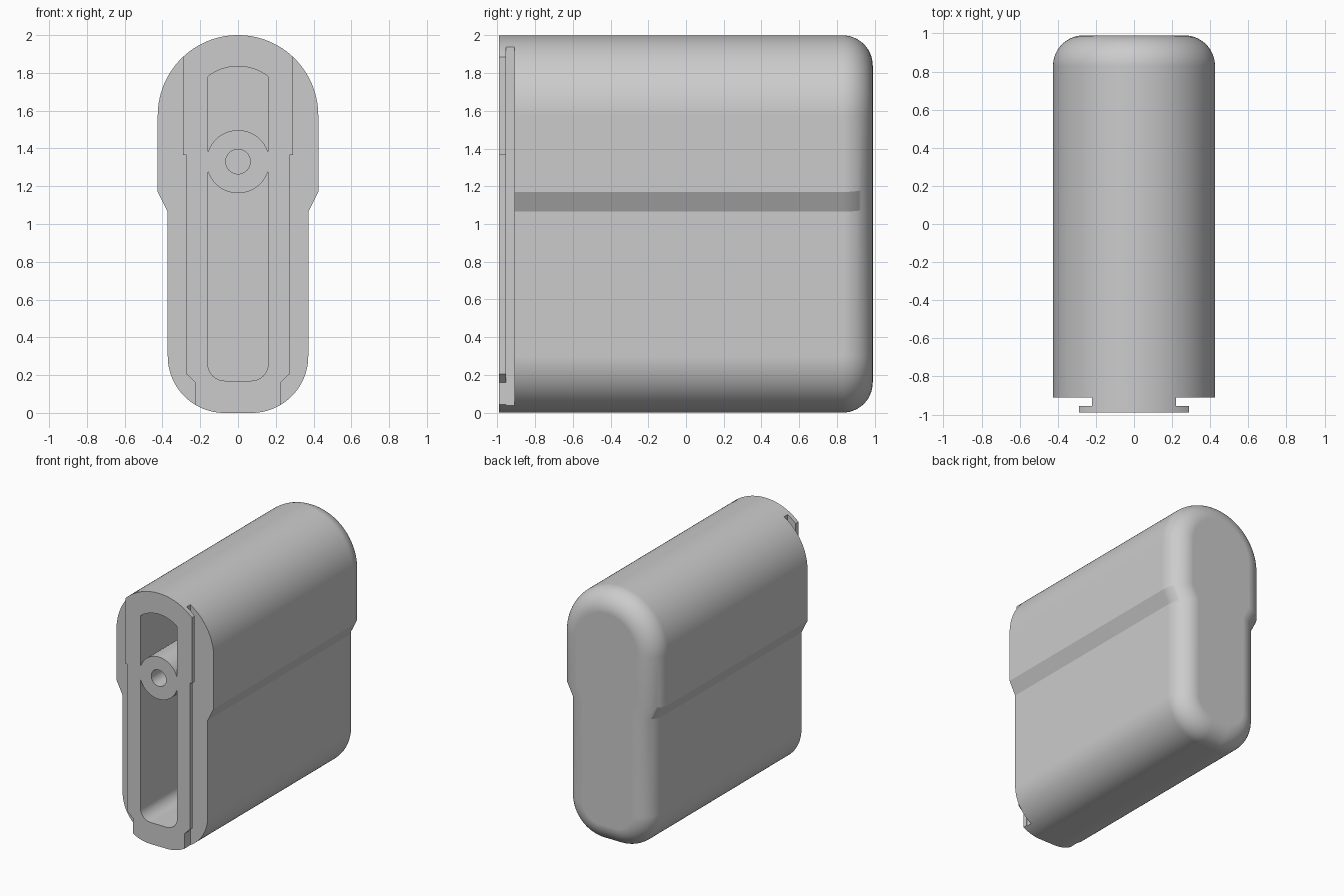
import bpy, bmesh
from math import sin, cos, pi, radians, asin, sqrt
from mathutils import Vector

cube = bpy.data.objects.get("Cube")
if cube:
    bpy.data.objects.remove(cube, do_unlink=True)

FRONT, BACK = -0.99, 0.99
FILLET = 0.16
TOP_Z, TOP_R = 1.575, 0.425
BOSS_Z, BOSS_R = 1.33, 0.167
SLOT = 0.16

grey = bpy.data.materials.new("Plain grey")
grey.use_nodes = True
colour = (0.6, 0.6, 0.6, 1)
grey.diffuse_color = colour
grey.node_tree.nodes["Principled BSDF"].inputs["Base Color"].default_value = colour


def arc(cx, cz, r, start, end, n=24):
    """Points on an arc in the x-z plane, angles in radians."""
    return [Vector((cx + r * cos(start + (end - start) * i / n),
                    cz + r * sin(start + (end - start) * i / n))) for i in range(n + 1)]


def offset(points, d):
    """Mitred inward offset of an anticlockwise outline."""
    out = []
    for i, p in enumerate(points):
        a = (p - points[i - 1]).normalized()
        b = (points[(i + 1) % len(points)] - p).normalized()
        n1, n2 = Vector((-a.y, a.x)), Vector((-b.y, b.x))
        out.append(p + (n1 + n2) * d / (1 + n1.dot(n2)))
    return out


def loft(name, rings):
    """Capped solid through (outline, y) rings."""
    bm = bmesh.new()
    loops = [[bm.verts.new((p[0], y, p[1])) for p in pts] for pts, y in rings]
    for a, b in zip(loops, loops[1:]):
        for i in range(len(a)):
            j = (i + 1) % len(a)
            bm.faces.new((a[i], a[j], b[j], b[i]))
    bm.faces.new(loops[0])
    bm.faces.new(loops[-1][::-1])
    bmesh.ops.recalc_face_normals(bm, faces=bm.faces)
    mesh = bpy.data.meshes.new(name)
    bm.to_mesh(mesh)
    bm.free()
    mesh.materials.append(grey)
    obj = bpy.data.objects.new(name, mesh)
    bpy.context.collection.objects.link(obj)
    return obj


def cut(target, name, points, y0, y1):
    """Subtract a prism from the target."""
    cutter = loft(name, [(points, y0), (points, y1)])
    cutter.hide_render = True
    mod = target.modifiers.new(name, 'BOOLEAN')
    mod.operation, mod.solver, mod.object = 'DIFFERENCE', 'EXACT', cutter
    bpy.context.view_layer.objects.active = target
    bpy.ops.object.modifier_apply(modifier=name)
    bpy.data.objects.remove(cutter, do_unlink=True)


# Housing outline: round top, stepped waist, rounded bottom
outline = arc(0, TOP_Z, TOP_R, 0, pi, 64)
outline += [Vector((-TOP_R, 1.17)), Vector((-0.372, 1.065))]
outline += arc(-0.072, 0.3, 0.3, pi, 1.5 * pi)
outline += arc(0.072, 0.3, 0.3, 1.5 * pi, 2 * pi)
outline += [Vector((0.372, 1.065)), Vector((TOP_R, 1.17))]

# Housing body with a rounded rear edge
rings = [(outline, FRONT)]
steps = 14
for k in range(steps + 1):
    t = pi / 2 * k / steps
    rings.append((offset(outline, FILLET * (1 - cos(t))), BACK - FILLET + FILLET * sin(t)))
housing = loft("housing", rings)

# Mounting rail: undercut grooves and stepped sides
groove = [(0.22, -1), (1, -1), (1, 3), (0.22, 3)]
rail_side = [(0.225, -1), (1, -1), (1, 3), (0.29, 3), (0.29, 1.365),
             (0.272, 1.365), (0.272, 0.205), (0.225, 0.16)]
for side, s in (("left", 1), ("right", -1)):
    cut(housing, side + "_groove", [(s * x, z) for x, z in groove], -0.955, -0.91)
    cut(housing, side + "_rail_side", [(s * x, z) for x, z in rail_side], -1.2, -0.95)

# Pockets above and below the screw boss
a = asin(sqrt(BOSS_R ** 2 - SLOT ** 2) / BOSS_R)
b = asin(sqrt(0.26 ** 2 - SLOT ** 2) / 0.26)
upper = arc(0, BOSS_Z, BOSS_R, pi - a, a, 32) + arc(0, TOP_Z, 0.26, b, pi - b)
lower = arc(0, BOSS_Z, BOSS_R, -a, a - pi, 32)
lower += arc(-0.07, 0.26, 0.09, pi, 1.5 * pi, 12) + arc(0.07, 0.26, 0.09, 1.5 * pi, 2 * pi, 12)
cut(housing, "upper_pocket", upper, -1.2, BACK - FILLET)
cut(housing, "lower_pocket", lower, -1.2, BACK - FILLET)

# Screw hole in the boss
cut(housing, "screw_hole", arc(0, BOSS_Z, 0.065, 0, 2 * pi, 40)[:-1], -1.2, 0.0)

# Smooth shading with crisp edges
bpy.ops.object.select_all(action='DESELECT')
housing.select_set(True)
bpy.context.view_layer.objects.active = housing
bpy.ops.object.shade_smooth_by_angle(angle=radians(20))
weighted = housing.modifiers.new("weighted_normals", 'WEIGHTED_NORMAL')
weighted.keep_sharp = True
